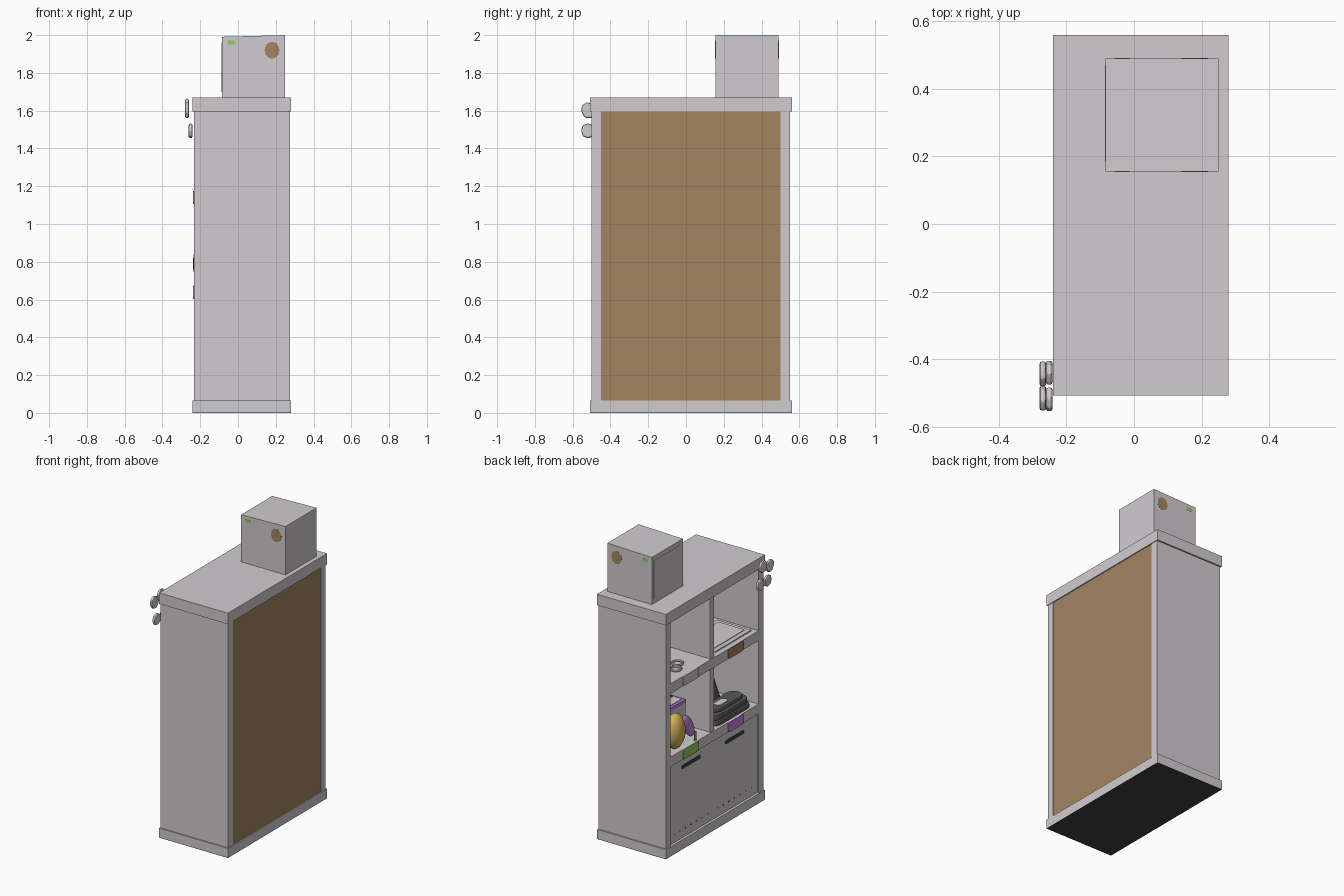
import bpy, bmesh, math
from mathutils import Vector

if "Cube" in bpy.data.objects:
    bpy.data.objects.remove(bpy.data.objects["Cube"])


def material(name, r, g, b):
    m = bpy.data.materials.new(name)
    m.diffuse_color = (r, g, b, 1)
    m.use_nodes = True
    m.node_tree.nodes["Principled BSDF"].inputs["Base Color"].default_value = m.diffuse_color
    return m


GREY = material("warm_grey", 0.64, 0.60, 0.625)
BROWN = material("cardboard_brown", 0.36, 0.235, 0.118)
BLACK = material("black", 0.05, 0.05, 0.05)
DARK = material("charcoal", 0.10, 0.10, 0.10)
GREEN = material("green", 0.27, 0.60, 0.10)
PURPLE = material("purple", 0.56, 0.22, 0.72)
GOLD = material("gold", 0.66, 0.45, 0.09)


def finish(bm, name, mat, bevel=0, smooth=False):
    bmesh.ops.recalc_face_normals(bm, faces=bm.faces)
    me = bpy.data.meshes.new(name)
    bm.to_mesh(me)
    bm.free()
    ob = bpy.data.objects.new(name, me)
    bpy.context.collection.objects.link(ob)
    me.materials.append(mat)
    if smooth:
        for p in me.polygons:
            p.use_smooth = True
    if bevel:
        mod = ob.modifiers.new("bevel", 'BEVEL')
        mod.width, mod.segments = bevel, 2
    return ob


def box(name, x, y, z, mat=GREY, bevel=0):
    """Box from (low, high) pairs."""
    bm = bmesh.new()
    bmesh.ops.create_cube(bm, size=1)
    for v in bm.verts:
        v.co = [r[0] if c < 0 else r[1] for c, r in zip(v.co, (x, y, z))]
    return finish(bm, name, mat, bevel)


def prism(name, pts, lo, hi, mat, axis='x', bevel=0):
    """Extrude a flat outline: (y, z) along x, (x, z) along y, (x, y) along z."""
    bm = bmesh.new()
    k = 'xyz'.index(axis)

    def at(p, d):
        c = list(p)
        c.insert(k, d)
        return c
    f = bm.faces.new([bm.verts.new(at(p, lo)) for p in pts])
    ext = bmesh.ops.extrude_face_region(bm, geom=[f])
    off = Vector(at((0, 0), hi - lo))
    for v in ext["geom"]:
        if isinstance(v, bmesh.types.BMVert):
            v.co += off
    return finish(bm, name, mat, bevel)


def oval(cx, cz, rx, rz, n=16):
    return [(cx + rx * math.cos(2 * math.pi * i / n),
             cz + rz * math.sin(2 * math.pi * i / n)) for i in range(n)]


def rounded(cx, cz, w, h, r):
    """Rounded rectangle outline."""
    pts = []
    for k, (sx, sz) in enumerate(((1, 1), (-1, 1), (-1, -1), (1, -1))):
        for i in range(4):
            a = math.pi / 2 * (k + i / 3)
            pts.append((cx + sx * (w / 2 - r) + r * math.cos(a),
                        cz + sz * (h / 2 - r) + r * math.sin(a)))
    return pts


def ellipsoid(name, loc, scale, mat, rot=(0, 0, 0)):
    bm = bmesh.new()
    bmesh.ops.create_uvsphere(bm, u_segments=20, v_segments=12, radius=1)
    ob = finish(bm, name, mat, smooth=True)
    ob.location, ob.scale, ob.rotation_euler = loc, scale, rot
    return ob


# Cabinet carcass, open towards -x
box("base_slab", (-0.24, 0.28), (-0.508, 0.56), (0.002, 0.065))
box("base_underside", (-0.24, 0.28), (-0.508, 0.56), (0, 0.002), BLACK)
box("top_slab", (-0.24, 0.28), (-0.508, 0.56), (1.595, 1.67))
for name, y in (("front_side_panel", (-0.50, -0.45)), ("rear_side_panel", (0.50, 0.55))):
    box(name, (-0.233, 0.276), y, (0.065, 1.595))
box("back_panel", (0.24, 0.265), (-0.45, 0.50), (0.065, 1.595))
box("back_panel_board", (0.265, 0.273), (-0.45, 0.50), (0.065, 1.595), BROWN)

# Shelves, divider and shelf labels
box("lower_shelf", (-0.233, 0.24), (-0.45, 0.50), (0.605, 0.672))
box("upper_shelf", (-0.233, 0.24), (-0.45, 0.50), (1.105, 1.172))
for name, z in (("lower_divider", (0.672, 1.105)), ("upper_divider", (1.172, 1.595))):
    box(name, (-0.225, 0.24), (0.018, 0.06), z)
for name, y, z, mat in (("upper_left_label", 0.285, 1.14, GREY),
                        ("upper_right_label", -0.20, 1.14, BROWN),
                        ("lower_left_label", 0.285, 0.64, GREEN),
                        ("lower_right_label", -0.20, 0.638, PURPLE)):
    prism(name, rounded(y, z, 0.165, 0.068, 0.016), -0.2395, -0.233, mat)

# Drawer fronts with slot handles and vent dots
for side, lo, hi, cy, cz in (("left", 0.0255, 0.50, 0.27, 0.55),
                             ("right", -0.45, 0.0245, -0.20, 0.54)):
    box(side + "_drawer_front", (-0.226, -0.19), (lo, hi), (0.068, 0.605))
    prism(side + "_drawer_handle", rounded(cy, cz, 0.20, 0.024, 0.010),
          -0.23, -0.226, BLACK)
    for i in range(7):
        prism(f"{side}_vent_{i}", oval(cy + (i - 3) * 0.06, 0.125, 0.004, 0.004, 6),
              -0.228, -0.226, BLACK)

# Box on top with slightly raised lid, side flap and stickers
box("top_box", (-0.085, 0.25), (0.155, 0.49), (1.67, 1.985))
lid = box("top_box_lid", (-0.085, 0.25), (0.155, 0.49), (1.985, 1.99))
for v in lid.data.vertices:
    if v.co.z > 1.987:
        v.co.z = 2.0 if v.co.x > 0 else 1.991
prism("top_box_flap", [(0.185, 1.96), (0.185, 1.80), (0.32, 1.73), (0.40, 1.70),
                       (0.47, 1.70), (0.47, 1.96)], -0.0865, -0.085, GREY)
for name, lo, hi in (("front", 0.1538, 0.155), ("rear", 0.49, 0.4912)):
    prism(name + "_round_sticker", oval(0.18, 1.92, 0.039, 0.044), lo, hi, BROWN, 'y')
    prism(name + "_green_sticker", rounded(-0.035, 1.96, 0.042, 0.022, 0.005),
          lo, hi, GREEN, 'y')

# Two bow ornaments at the outer corner: wings widening from a knot
for name, x, cy, cz, tilt, half in (("upper_bow", -0.27, -0.48, 1.612, 0.28, 0.044),
                                    ("lower_bow", -0.251, -0.48, 1.493, 0.0, 0.040)):
    for side in (1, -1):
        pts = [(0.004, 0.55), (0.035, 1.0), (0.066, 0.75), (0.076, 0.0),
               (0.066, -0.75), (0.035, -1.0), (0.004, -0.55)]
        pts = [(cy + side * a * math.cos(tilt) - b * half * math.sin(tilt),
                cz + side * a * math.sin(tilt) + b * half * math.cos(tilt))
               for a, b in pts]
        prism(f"{name}_wing_{'a' if side > 0 else 'b'}", pts, x - 0.010, x + 0.010,
              GREY, bevel=0.008)

# Upper cubbies: linked rings and a tray
for i, (x, y) in enumerate(((-0.14, 0.31), (-0.10, 0.235))):
    bpy.ops.mesh.primitive_torus_add(major_radius=0.034, minor_radius=0.007,
                                     major_segments=20, minor_segments=6,
                                     location=(x, y, 1.179))
    ring = bpy.context.object
    ring.name = f"ring_{i}"
    ring.data.materials.append(GREY)
box("tray", (-0.20, 0.06), (-0.42, -0.03), (1.172, 1.182), bevel=0.003)
box("tray_sheet", (-0.17, 0.03), (-0.39, -0.06), (1.182, 1.186))

# Lower left cubby: gift box, gold disc and purple leaf
box("small_box", (-0.10, 0.08), (0.15, 0.35), (0.672, 0.875))
box("small_box_rim", (-0.102, 0.082), (0.148, 0.352), (0.875, 0.90), PURPLE)
box("small_box_top", (-0.085, 0.065), (0.165, 0.335), (0.90, 0.904), GREY)
box("small_box_ribbon", (-0.02, 0.0), (0.165, 0.335), (0.904, 0.906), BLACK)
ellipsoid("gold_disc", (-0.18, 0.375, 0.79), (0.059, 0.080, 0.118), GOLD)
ellipsoid("purple_leaf", (-0.215, 0.285, 0.80), (0.022, 0.042, 0.098), PURPLE,
          (math.radians(-32), 0, 0))
box("leaf_stem", (-0.222, -0.212), (0.205, 0.218), (0.672, 0.735), GOLD)

# Lower right cubby: dark appliance with upright handle
for name, w, d, lo, hi in (("foot", 0.155, 0.39, 0.672, 0.705),
                           ("body", 0.14, 0.37, 0.705, 0.745),
                           ("top", 0.11, 0.31, 0.745, 0.772)):
    prism("appliance_" + name, rounded(-0.145, -0.205, w, d, 0.05), lo, hi,
          DARK, 'z', 0.010)
prism("appliance_handle", [(-0.31, 0.672), (-0.23, 0.672), (-0.145, 0.965),
                           (-0.185, 0.965)], -0.065, -0.035, DARK, bevel=0.005)
prism("appliance_button", rounded(-0.15, -0.16, 0.05, 0.11, 0.02), 0.772, 0.776,
      GREY, 'z')
